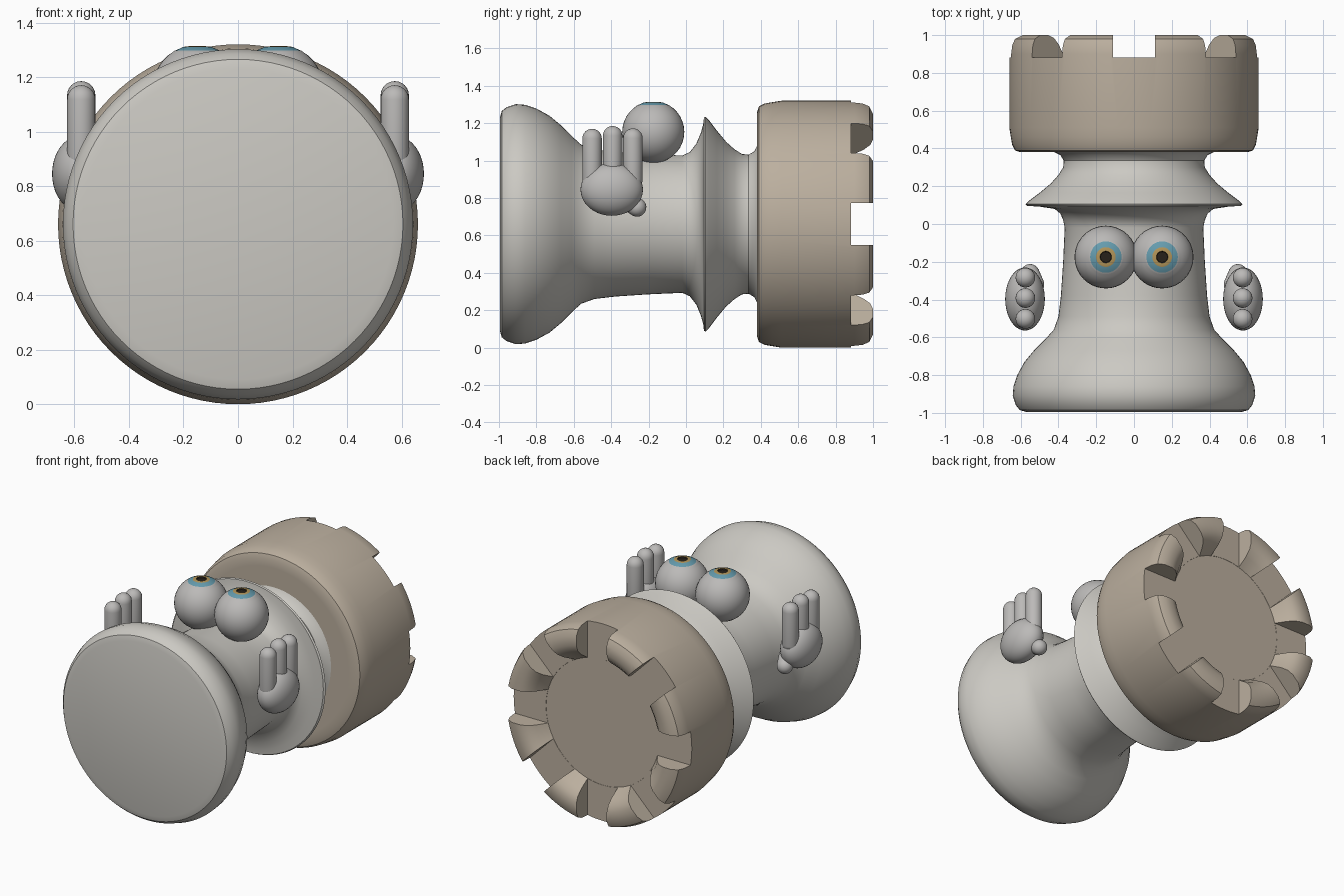
import bpy, bmesh
from math import sin, cos, pi
from mathutils import Vector

if "Cube" in bpy.data.objects:
    bpy.data.objects.remove(bpy.data.objects["Cube"])

AXIS_Z = 0.66


def material(name, rgb):
    m = bpy.data.materials.new(name)
    m.diffuse_color = (*rgb, 1)
    m.use_nodes = True
    m.node_tree.nodes["Principled BSDF"].inputs["Base Color"].default_value = m.diffuse_color
    return m


STONE = material("pale_stone", (0.60, 0.585, 0.545))
TAN = material("tan_stone", (0.50, 0.43, 0.345))
GREY = material("grey", (0.50, 0.49, 0.48))
BLUE = material("iris_blue", (0.13, 0.33, 0.42))
GOLD = material("iris_gold", (0.45, 0.30, 0.10))
BLACK = material("pupil_black", (0.02, 0.015, 0.01))


def finish(bm, name, mats, angle=0.6):
    bmesh.ops.recalc_face_normals(bm, faces=bm.faces[:])
    me = bpy.data.meshes.new(name)
    bm.to_mesh(me)
    bm.free()
    ob = bpy.data.objects.new(name, me)
    bpy.context.collection.objects.link(ob)
    for m in mats:
        me.materials.append(m)
    smooth(ob, angle)
    return ob


def smooth(ob, angle):
    bpy.ops.object.select_all(action='DESELECT')
    ob.select_set(True)
    bpy.context.view_layer.objects.active = ob
    bpy.ops.object.shade_smooth_by_angle(angle=angle)


def lathe(profile, place, n=96, slots=None):
    """Spin (radius, height[, radius2]) points; radius2 is used a quarter turn away."""
    bm = bmesh.new()
    rings = []
    for p in profile:
        if p[0] == 0:
            rings.append([bm.verts.new(place(0, 0, p[1]))] * n)
            continue
        ring = []
        for i in range(n):
            t = 2 * pi * i / n
            r = p[0] * cos(t) ** 2 + p[-1] * sin(t) ** 2 if len(p) == 3 else p[0]
            ring.append(bm.verts.new(place(r * cos(t), r * sin(t), p[1])))
        rings.append(ring)
    for k, (a, b) in enumerate(zip(rings, rings[1:])):
        for i in range(n):
            j = (i + 1) % n
            f = bm.faces.new(list(dict.fromkeys((a[i], a[j], b[j], b[i]))))
            f.material_index = slots[k] if slots else 0
    return bm


def lying(a, b, h):
    return Vector((a, h, AXIS_Z + b))


# lying body: base, waist, collar and neck
body = [(0, -0.995), (0.57, -0.995), (0.605, -0.985), (0.625, -0.96), (0.642, -0.91),
        (0.638, -0.86), (0.618, -0.80), (0.58, -0.73), (0.53, -0.67), (0.47, -0.61),
        (0.425, -0.56), (0.40, -0.49), (0.387, -0.38), (0.375, -0.2), (0.367, -0.02),
        (0.375, 0.02, 0.385), (0.39, 0.055, 0.43), (0.42, 0.08, 0.49),
        (0.50, 0.092, 0.535), (0.565, 0.096, 0.57), (0.575, 0.105), (0.56, 0.12),
        (0.50, 0.165), (0.44, 0.215), (0.40, 0.26), (0.375, 0.30), (0.372, 0.335),
        (0.39, 0.365), (0.43, 0.385), (0, 0.42)]
finish(lathe(body, lying), "rook_body", [STONE])

# turret head with recessed top
head = [(0, 0.385), (0.55, 0.38), (0.60, 0.38), (0.63, 0.39), (0.645, 0.42), (0.652, 0.46),
        (0.66, 0.51), (0.66, 0.90), (0.655, 0.945), (0.64, 0.98), (0.60, 1.0),
        (0.54, 1.0), (0.50, 0.985), (0.465, 0.95), (0.42, 0.88), (0, 0.88)]
turret = finish(lathe(head, lying), "turret_head", [TAN])

# four bars cut the eight notches between merlons
for k in range(4):
    bpy.ops.mesh.primitive_cube_add(size=1, location=(0, 0.981, AXIS_Z),
                                    rotation=(0, k * pi / 4, 0))
    bar = bpy.context.object
    bar.name = f"notch_cutter_{k + 1}"
    bar.scale = (0.225, 0.2, 1.6)
    bar.hide_render = True
    mod = turret.modifiers.new("notch", 'BOOLEAN')
    mod.object = bar
    mod.operation = 'DIFFERENCE'
    mod.solver = 'EXACT'
    bpy.context.view_layer.objects.active = turret
    bpy.ops.object.modifier_apply(modifier=mod.name)
    bpy.data.objects.remove(bar)
smooth(turret, 0.6)

# eyes: spheres with coloured rings on the top cap
R = 0.166
polar = [pi - pi * i / 18 for i in range(16)] + [0.575]
eye = [(R * sin(t) if i else 0, R * cos(t)) for i, t in enumerate(polar)]
n_white = len(eye) - 1
eye += [(0.075, 0.147), (0.052, 0.157), (0.042, 0.159), (0.031, 0.16), (0.028, 0.153), (0, 0.153)]
slots = [0] * n_white + [1, 1, 2, 2, 3, 3]
for side, tag in ((-1, "left"), (1, "right")):
    bm = lathe(eye, lambda a, b, h: Vector((a + side * 0.149, b - 0.175, h + 1.153)), 40, slots)
    finish(bm, f"eye_{tag}", [GREY, BLUE, GOLD, BLACK])


def capsule(name, a, b, r):
    a, b = Vector(a), Vector(b)
    q = (b - a).to_track_quat('Z', 'Y')
    length = (b - a).length
    arc = [pi / 2 * i / 6 for i in range(7)]
    prof = [(r * sin(t), -r * cos(t)) for t in arc]
    prof += [(r * cos(t), length + r * sin(t)) for t in arc[:-1]] + [(0, length + r)]
    finish(lathe(prof, lambda x, y, h: a + q @ Vector((x, y, h)), 24), name, [GREY])


# hands: palm, three fingers and a thumb on each side
for side, tag in ((-1, "left"), (1, "right")):
    bpy.ops.mesh.primitive_uv_sphere_add(segments=40, ring_count=20, radius=1,
                                         location=(side * 0.577, -0.397, 0.845))
    palm = bpy.context.object
    palm.name = f"palm_{tag}"
    palm.scale = (0.105, 0.167, 0.14)
    palm.data.materials.append(GREY)
    smooth(palm, 0.6)
    for i, (y, top) in enumerate(((-0.502, 1.17), (-0.392, 1.185), (-0.284, 1.172))):
        x = side * 0.575
        capsule(f"finger_{tag}_{i + 1}", (x, y, 0.90), (x, y, top - 0.052), 0.052)
    capsule(f"thumb_{tag}", (side * 0.525, -0.32, 0.79), (side * 0.55, -0.262, 0.75), 0.05)
